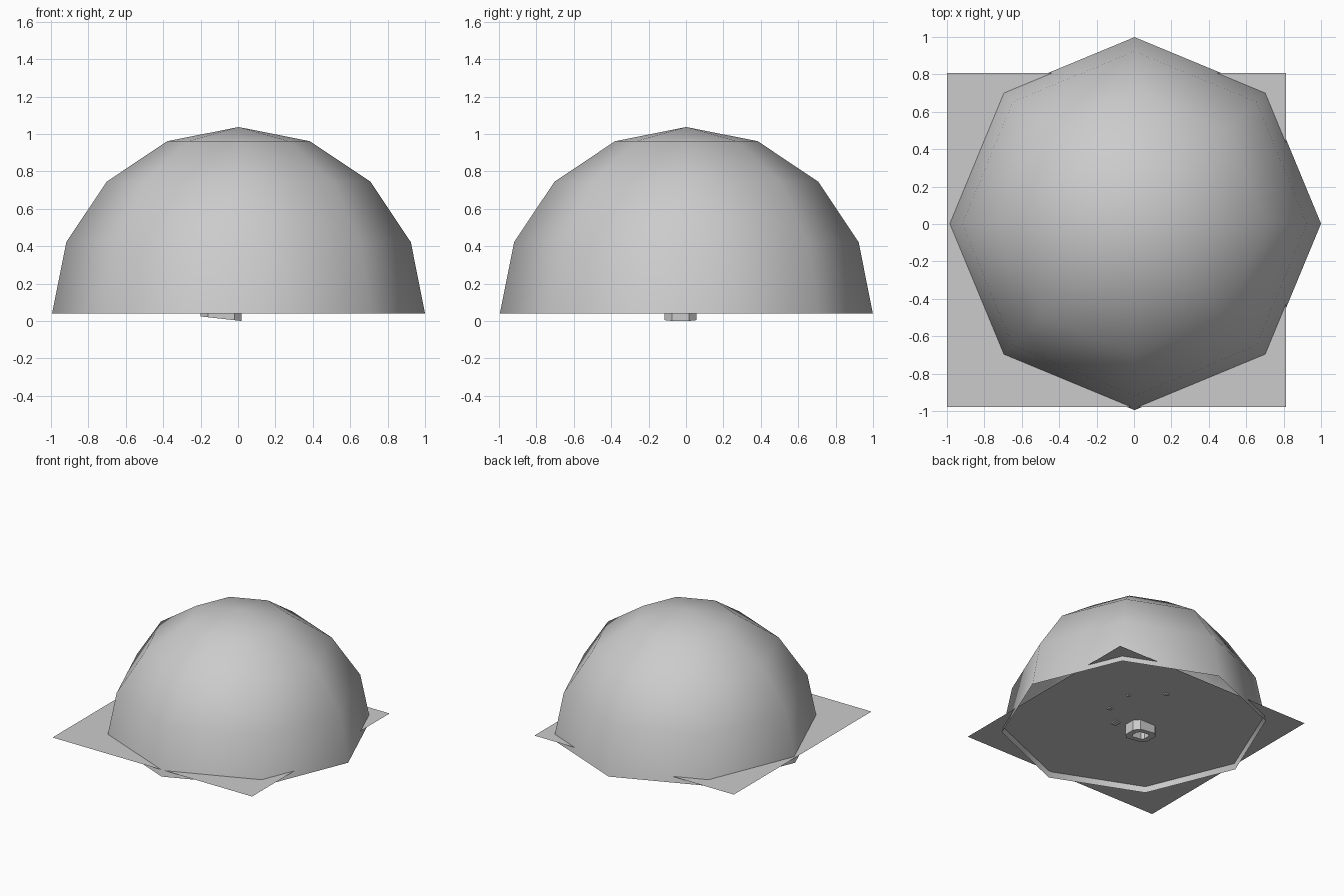
import bpy, bmesh
from mathutils import Vector

cube = bpy.data.objects.get("Cube")
if cube:
    bpy.data.objects.remove(cube, do_unlink=True)

grey = bpy.data.materials.new("plain grey")
grey.use_nodes = True
colour = (0.6, 0.6, 0.6, 1)
grey.diffuse_color = colour
grey.node_tree.nodes["Principled BSDF"].inputs["Base Color"].default_value = colour

RIM = 0.04      # height of the open dome rim
FLOOR = 0.087   # height of the thin floor sheet


def finish(bm, name, smooth=False):
    mesh = bpy.data.meshes.new(name)
    for face in bm.faces:
        face.smooth = smooth
    bm.to_mesh(mesh)
    bm.free()
    mesh.materials.append(grey)
    obj = bpy.data.objects.new(name, mesh)
    bpy.context.collection.objects.link(obj)
    return obj


# Dome: upper half of an eight-sided sphere, open underneath
bm = bmesh.new()
bmesh.ops.create_uvsphere(bm, u_segments=8, v_segments=8, radius=0.997)
lower = [v for v in bm.verts if v.co.z < -0.01]
bmesh.ops.delete(bm, geom=lower, context='VERTS')
bmesh.ops.translate(bm, verts=bm.verts, vec=(0.003, 0.002, RIM))
finish(bm, "dome", smooth=True)

# Floor sheet: its corners poke out past the dome
bm = bmesh.new()
left, right, front, back = -1.0, 0.813, -0.979, 0.807
corners = [(left, front), (right, front), (right, back), (left, back)]
bm.faces.new([bm.verts.new((x, y, FLOOR)) for x, y in corners])
finish(bm, "floor_sheet")


# Foot ring: chamfered hollow block under the floor with a sloping underside
def chamfered_loop(centre, half_x, half_y, cut):
    loop = []
    for sx, sy, x_first in ((1, 1, 0), (-1, 1, 1), (-1, -1, 0), (1, -1, 1)):
        pair = [(half_x, half_y - cut), (half_x - cut, half_y)]
        if x_first:
            pair.reverse()
        loop += [centre + Vector((sx * x, sy * y)) for x, y in pair]
    return loop


def underside(x):
    return max(0, (0.02 - x) * 0.11)


bm = bmesh.new()
middle = Vector((-0.09, -0.03))
outer = chamfered_loop(middle, 0.11, 0.085, 0.04)
inner = chamfered_loop(middle, 0.06, 0.045, 0.02)
rings = []
for loop, top in ((outer, True), (outer, False), (inner, False), (inner, True)):
    rings.append([bm.verts.new((p.x, p.y, FLOOR if top else underside(p.x)))
                  for p in loop])
for a, b in zip(rings, rings[1:]):
    for i in range(8):
        j = (i + 1) % 8
        bm.faces.new((a[i], b[i], b[j], a[j]))
bmesh.ops.recalc_face_normals(bm, faces=bm.faces)
finish(bm, "foot_ring")

# Small studs that poke through the floor
studs = [(0.1, -0.1, 0.05), (0.27, 0.04, 0.03), (0.29, 0.28, 0.02), (0.08, 0.48, 0.03)]
for x, y, size in studs:
    bm = bmesh.new()
    bmesh.ops.create_cube(bm, size=1)
    bmesh.ops.scale(bm, verts=bm.verts, vec=(size, size, 0.02))
    bmesh.ops.translate(bm, verts=bm.verts, vec=(x, y, FLOOR))
    finish(bm, "floor_stud")
